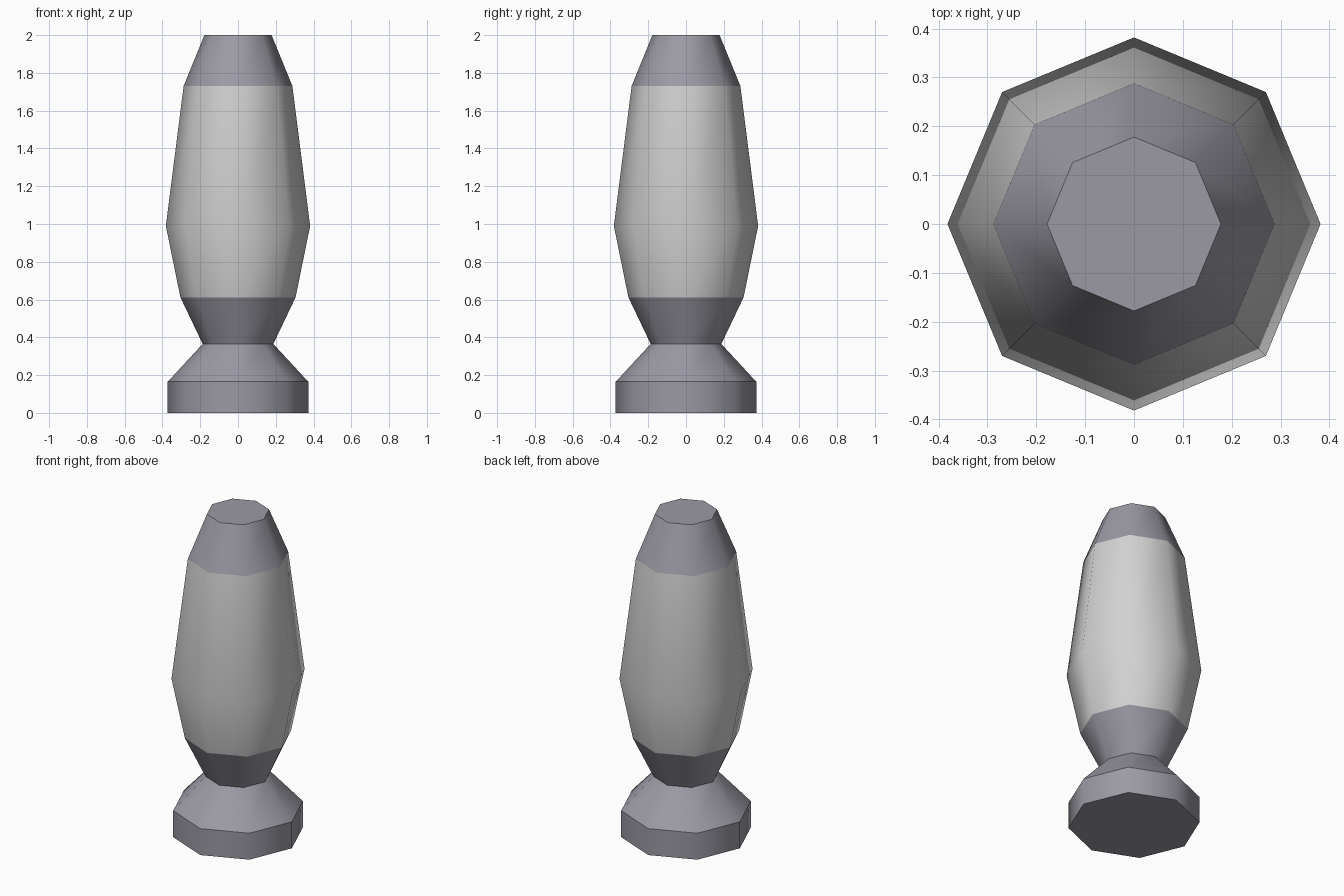
import bpy
import bmesh
from math import cos, sin, pi

SIDES = 8

cube = bpy.data.objects.get("Cube")
if cube:
    bpy.data.objects.remove(cube, do_unlink=True)


def make_material(name, color):
    mat = bpy.data.materials.new(name)
    mat.use_nodes = True
    mat.diffuse_color = color
    mat.node_tree.nodes["Principled BSDF"].inputs["Base Color"].default_value = color
    return mat


def lathe(name, profile, mat, cap_bottom=False, cap_top=False, inward=False):
    """Turn (radius, height) points into an eight-sided smooth shell."""
    bm = bmesh.new()
    rings = [[bm.verts.new((r * cos(2 * pi * i / SIDES), r * sin(2 * pi * i / SIDES), z))
              for i in range(SIDES)] for r, z in profile]
    for low, high in zip(rings, rings[1:]):
        for i in range(SIDES):
            j = (i + 1) % SIDES
            bm.faces.new((low[i], low[j], high[j], high[i])).smooth = True
    # Flat end caps keep a crisp rim
    caps = []
    if cap_bottom:
        caps.append(bm.faces.new(rings[0][::-1]))
    if cap_top:
        caps.append(bm.faces.new(rings[-1]))
    for cap in caps:
        for edge in cap.edges:
            edge.smooth = False
    if inward:
        bmesh.ops.reverse_faces(bm, faces=bm.faces[:])
    mesh = bpy.data.meshes.new(name)
    bm.to_mesh(mesh)
    bm.free()
    mesh.materials.append(mat)
    obj = bpy.data.objects.new(name, mesh)
    bpy.context.collection.objects.link(obj)
    return obj


metal = make_material("violet grey metal", (0.33, 0.32, 0.37, 1))
glass = make_material("pale grey glass", (0.64, 0.64, 0.64, 1))
glass.use_backface_culling = True

# Metal stand
lathe("base_disc", [(0.372, 0), (0.372, 0.165)], metal, cap_bottom=True)
lathe("base_cone", [(0.372, 0.165), (0.187, 0.365)], metal)
lathe("bottle_holder", [(0.187, 0.365), (0.305, 0.612)], metal)

# Glass bottle: outer wall seen from within, and the wall inside it
lathe("glass_inner_wall", [(0.295, 0.612), (0.36, 0.99), (0.28, 1.73)], glass)
lathe("glass_outer_wall", [(0.305, 0.612), (0.382, 0.99), (0.288, 1.73)], glass, inward=True)

# Metal top
lathe("top_cap", [(0.288, 1.73), (0.178, 2)], metal, cap_top=True)
